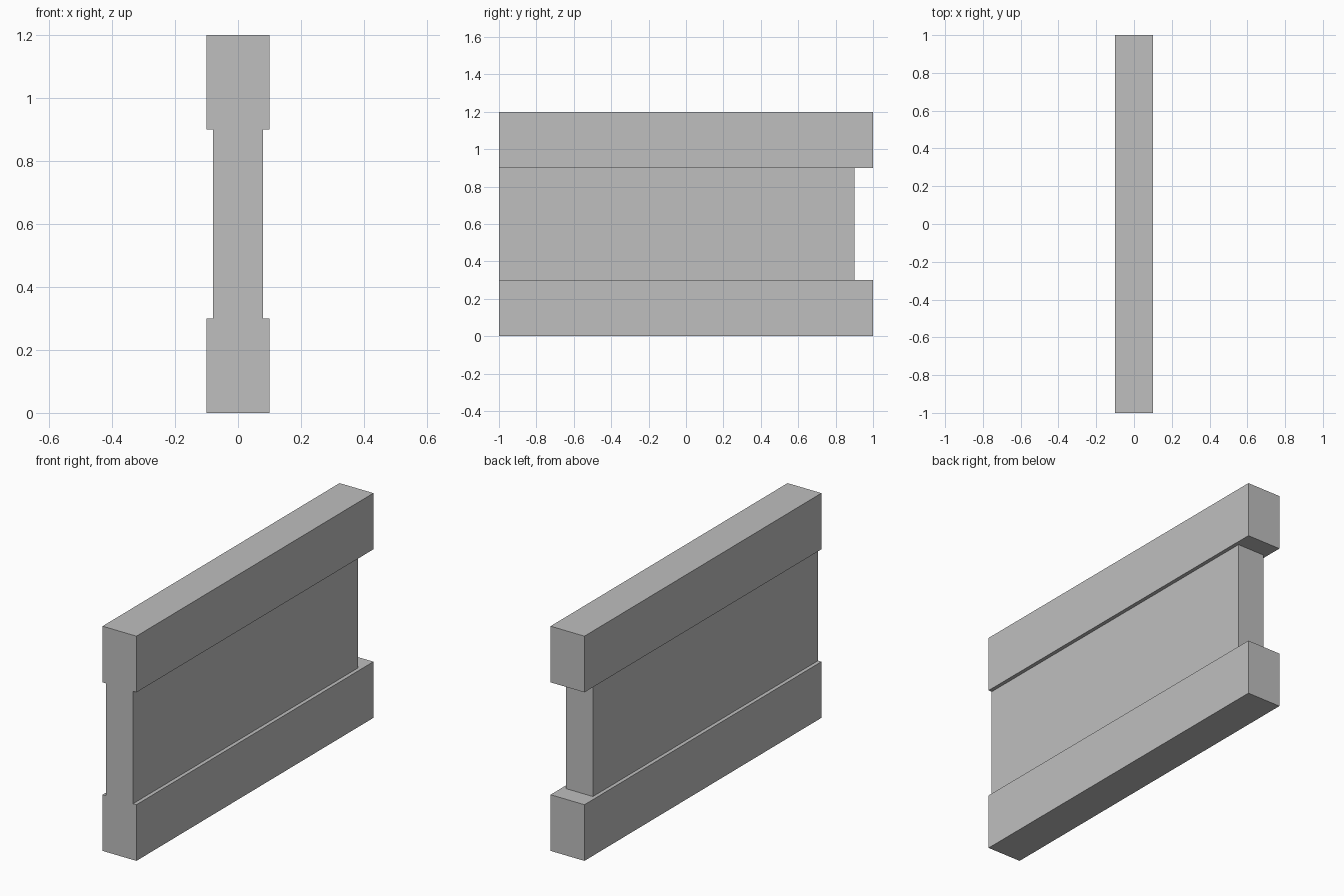
import bpy
import bmesh
import math

cube = bpy.data.objects.get("Cube")
if cube:
    bpy.data.objects.remove(cube, do_unlink=True)

# Overall sizes
FLANGE, WEB = 0.10, 0.08           # half widths in x
HEIGHT, LOW, HIGH = 1.2, 0.3, 0.9  # height and the two shoulder levels
FRONT, WEB_BACK, BACK = -1.0, 0.9, 1.0

grey = bpy.data.materials.new("plain_grey")
grey.use_nodes = True
colour = (0.52, 0.52, 0.52, 1)
grey.diffuse_color = colour
grey.node_tree.nodes["Principled BSDF"].inputs["Base Color"].default_value = colour

bm = bmesh.new()


def section(half):
    """Face in the front plane, mirrored from its +x half outline."""
    outline = half + [(-x, z) for x, z in reversed(half)]
    return bm.faces.new([bm.verts.new((x, FRONT, z)) for x, z in outline])


def extrude(faces, distance):
    """Push faces back along y and return the new end faces."""
    result = bmesh.ops.extrude_face_region(bm, geom=faces)["geom"]
    moved = [g for g in result if isinstance(g, bmesh.types.BMVert)]
    bmesh.ops.translate(bm, verts=moved, vec=(0, distance, 0))
    return [g for g in result if isinstance(g, bmesh.types.BMFace)]


# I-shaped front: bottom rail, web panel, top rail
section([(FLANGE, 0), (FLANGE, LOW), (WEB, LOW)])
section([(WEB, LOW), (WEB, HIGH)])
section([(WEB, HIGH), (FLANGE, HIGH), (FLANGE, HEIGHT)])
bmesh.ops.remove_doubles(bm, verts=bm.verts[:], dist=0.0001)

# Keep the front closed and run the whole section back to the web's end
front = bm.faces[:]
copy = bmesh.ops.duplicate(bm, geom=front)["geom"]
ends = extrude([g for g in copy if isinstance(g, bmesh.types.BMFace)], WEB_BACK - FRONT)

# The rails run on past the recessed web
rails = [f for f in ends if not LOW < f.calc_center_median().z < HIGH]
extrude(rails, BACK - WEB_BACK)

# Weld into one clean shell
bmesh.ops.remove_doubles(bm, verts=bm.verts[:], dist=0.0001)
bmesh.ops.dissolve_limit(bm, angle_limit=math.radians(1),
                         verts=bm.verts[:], edges=bm.edges[:])
bmesh.ops.recalc_face_normals(bm, faces=bm.faces[:])

mesh = bpy.data.meshes.new("railed_wall_panel")
bm.to_mesh(mesh)
bm.free()
mesh.materials.append(grey)
panel = bpy.data.objects.new("railed_wall_panel", mesh)
bpy.context.collection.objects.link(panel)
